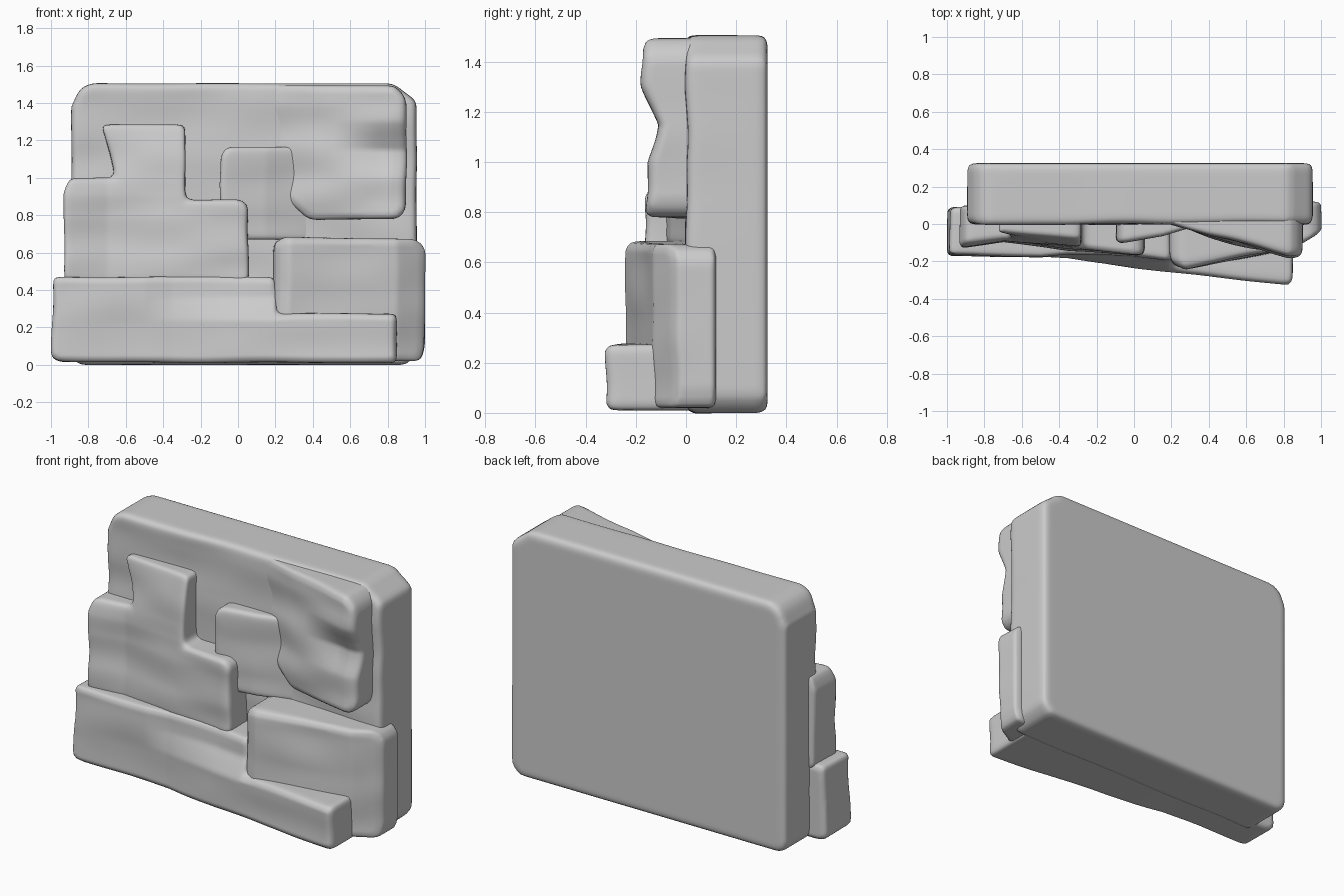
import bpy, bmesh
from mathutils import Vector, noise

if "Cube" in bpy.data.objects:
    bpy.data.objects.remove(bpy.data.objects["Cube"])


def interp(x, pts):
    """Piecewise-linear lookup through (x, y) points."""
    if x <= pts[0][0]:
        return pts[0][1]
    for (x0, y0), (x1, y1) in zip(pts, pts[1:]):
        if x <= x1:
            return y0 + (y1 - y0) * (x - x0) / (x1 - x0)
    return pts[-1][1]


def stone(name, outline, front, back, bevel=0.03, rough=0.012, edge=0.012):
    """Prism from an x-z outline, rounded, with its front face bent to front(x, z)."""
    f0 = back - 0.3
    bm = bmesh.new()
    a = bm.faces.new([bm.verts.new((x, f0, z)) for x, z in outline])
    ext = bmesh.ops.extrude_face_region(bm, geom=[a])
    for v in ext["geom"]:
        if isinstance(v, bmesh.types.BMVert):
            v.co.y = back
    bmesh.ops.recalc_face_normals(bm, faces=bm.faces)
    mesh = bpy.data.meshes.new(name)
    bm.to_mesh(mesh)
    bm.free()
    obj = bpy.data.objects.new(name, mesh)
    bpy.context.collection.objects.link(obj)

    m = obj.modifiers.new("Round", "BEVEL")
    m.width, m.segments, m.limit_method = bevel, 2, "ANGLE"
    m = obj.modifiers.new("Remesh", "REMESH")
    m.mode, m.voxel_size = "VOXEL", 0.015
    m = obj.modifiers.new("Soften", "SMOOTH")
    m.factor, m.iterations = 0.5, 3
    dg = bpy.context.evaluated_depsgraph_get()
    dg.update()
    baked = bpy.data.meshes.new_from_object(obj.evaluated_get(dg))
    obj.modifiers.clear()
    obj.data = baked

    # worn surface: bend the front and add gentle noise, fading to a flat back
    for v in baked.vertices:
        t = (back - v.co.y) / (back - f0)
        p = Vector((v.co.x * 2.5, 3.0, v.co.z * 5.0))
        n = noise.noise(p)
        y = front(v.co.x, v.co.z) + n * rough
        v.co.x += noise.noise(p + Vector((9, 0, 0))) * edge * t
        v.co.z += noise.noise(p + Vector((0, 9, 0))) * edge * 0.5 * t
        v.co.y = back + t * (y - back)
    for p in baked.polygons:
        p.use_smooth = True
    return obj


# backing slab with clipped corners
stone("backing_slab",
      [(-0.89, 0.04), (-0.85, 0), (0.90, 0), (0.955, 0.06), (0.955, 1.41),
       (0.83, 1.505), (-0.79, 1.505), (-0.85, 1.47), (-0.89, 1.38)],
      lambda x, z: 0.0, 0.325, bevel=0.045, edge=0.006)


# long base stone: tall on the left, low projecting arm on the right
def base_front(x, z):
    y = interp(x, [(-1, -0.165), (-0.35, -0.18), (0.0, -0.235), (0.8, -0.322)])
    set_back = min(max((z - 0.24) / 0.12, 0), 1)
    return y + 0.06 * set_back * interp(x, [(-0.5, 0), (0.0, 1), (0.18, 1), (0.3, 0)])


stone("base_stone",
      [(-1.0, 0.04), (-0.96, 0.015), (0.85, 0.01), (0.85, 0.275),
       (0.21, 0.275), (0.19, 0.47), (-0.98, 0.47)],
      base_front, 0.09)

# right stone wedged above the base arm
stone("right_stone",
      [(0.185, 0.02), (0.98, 0.02), (1.0, 0.10), (1.0, 0.62), (0.95, 0.67),
       (0.25, 0.685), (0.185, 0.65)],
      lambda x, z: interp(x, [(0.18, -0.20), (0.27, -0.24), (0.85, -0.13), (1.0, -0.04)]),
      0.12)

# stepped stone on the left
stone("stepped_stone",
      [(-0.92, 0.44), (0.055, 0.44), (0.055, 0.85), (0.02, 0.885), (-0.28, 0.885),
       (-0.28, 1.285), (-0.73, 1.285), (-0.66, 1.0), (-0.90, 1.0), (-0.93, 0.92)],
      lambda x, z: interp(z, [(0.45, -0.11), (0.9, -0.10), (1.3, -0.055)])
      + interp(x, [(-0.92, -0.02), (-0.7, 0.015), (-0.35, -0.03), (0.0, -0.06)]),
      0.1, rough=0.02)

# small stone in the middle
stone("centre_stone",
      [(-0.095, 0.67), (0.40, 0.67), (0.40, 1.165), (-0.06, 1.165), (-0.095, 1.12)],
      lambda x, z: interp(x, [(-0.09, -0.10), (0.15, -0.065), (0.4, 0.012)]),
      0.1)

# bulging stone at the upper right
stone("upper_right_stone",
      [(0.15, 1.0), (0.38, 0.775), (0.86, 0.78), (0.90, 0.83), (0.90, 1.43),
       (0.84, 1.495), (0.15, 1.495)],
      lambda x, z: interp(x, [(0.18, 0.012), (0.4, -0.06), (0.82, -0.165)])
      + interp(z, [(0.85, 0.0), (1.0, 0.01), (1.15, 0.045), (1.3, 0.0), (1.45, -0.01)])
      * interp(x, [(0.5, 0), (0.75, 1)]),
      0.12, bevel=0.045, rough=0.03)
